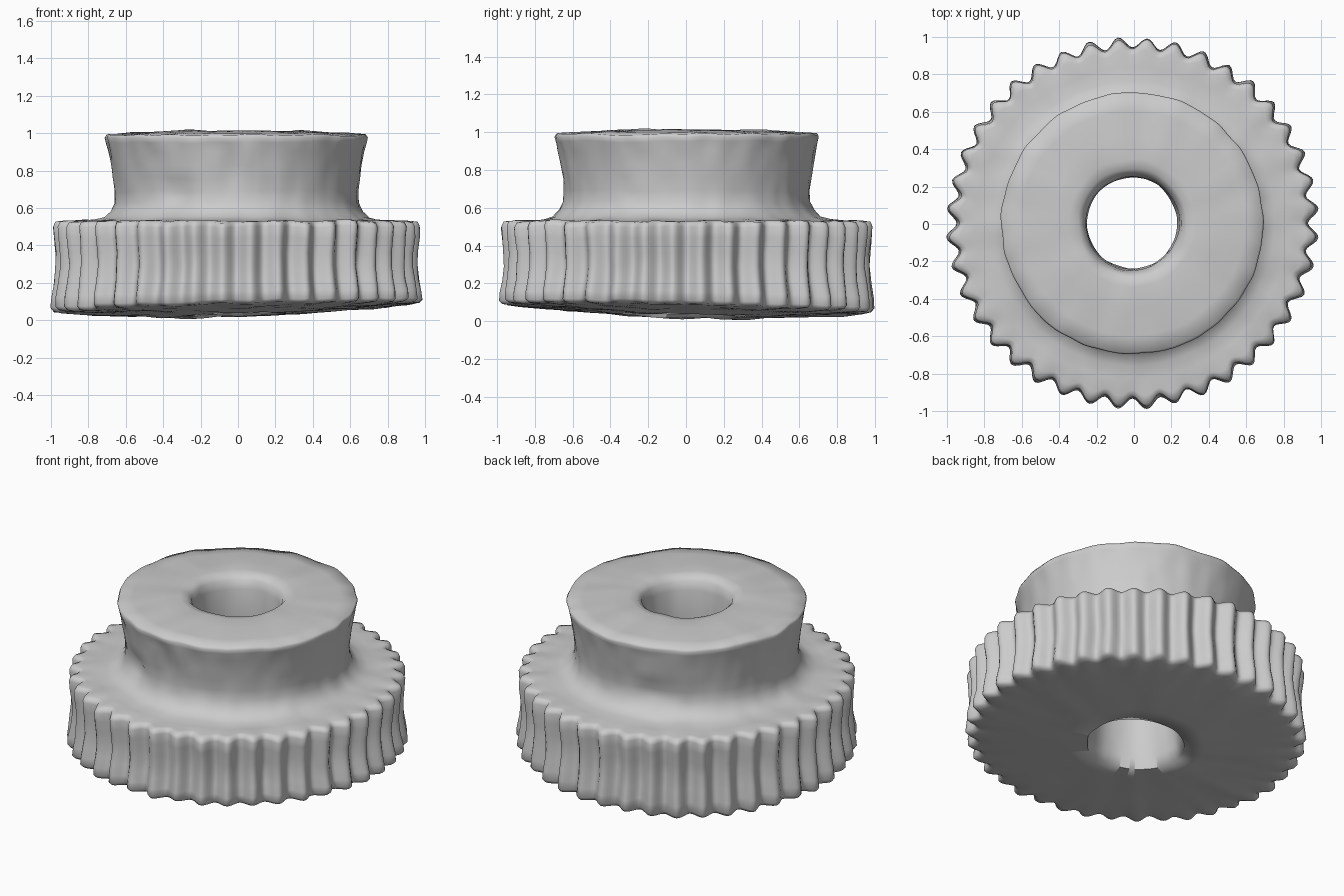
import bpy, bmesh, math
from mathutils import Vector, noise

if "Cube" in bpy.data.objects:
    bpy.data.objects.remove(bpy.data.objects["Cube"])

TEETH = 40
STEPS = 10                      # points per tooth
SEGS = TEETH * STEPS
CX, CY = -0.008, 0.004

# closed cross-section: radius, height, tooth depth
PROFILE = [
    (0.285, 0.030, 0), (0.40, 0.032, 0), (0.52, 0.040, 0), (0.65, 0.048, 0),
    (0.82, 0.058, 0.003), (0.92, 0.066, 0.016), (0.95, 0.072, 0.027),
    (0.966, 0.09, 0.028), (0.962, 0.14, 0.028), (0.950, 0.21, 0.028),
    (0.942, 0.29, 0.028), (0.943, 0.36, 0.028), (0.952, 0.44, 0.028),
    (0.956, 0.50, 0.028), (0.945, 0.525, 0.026), (0.91, 0.532, 0.016),
    (0.83, 0.53, 0.003), (0.76, 0.535, 0), (0.71, 0.55, 0), (0.675, 0.585, 0),
    (0.655, 0.63, 0), (0.652, 0.69, 0), (0.66, 0.76, 0), (0.671, 0.83, 0),
    (0.682, 0.90, 0), (0.694, 0.95, 0), (0.70, 0.975, 0), (0.692, 0.99, 0),
    (0.60, 0.998, 0), (0.45, 1.008, 0), (0.34, 1.013, 0), (0.29, 1.005, 0),
    (0.265, 0.98, 0), (0.25, 0.93, 0), (0.245, 0.75, 0), (0.242, 0.50, 0),
    (0.247, 0.25, 0), (0.262, 0.10, 0),
]

# worn spots on the hub wall: angle, height, angular width, height width, depth
DENTS = [
    (math.radians(-120), 0.68, 0.16, 0.05, 0.03),
    (math.radians(-92), 0.80, 0.10, 0.08, 0.016),
    (math.radians(108), 0.66, 0.22, 0.05, 0.03),
]


def surface_point(r, z, depth, a):
    r -= depth * math.cos(TEETH * a)           # valleys lie on the axes
    if 0.55 < z < 0.97 and r > 0.5:
        for da, dz, wa, wz, d in DENTS:
            delta = (a - da + math.pi) % (2 * math.pi) - math.pi
            r -= d * math.exp(-(delta / wa) ** 2 - ((z - dz) / wz) ** 2)
    c, s = math.cos(a), math.sin(a)
    p = Vector((r * c, r * s, z))
    r += noise.noise(p * 9.0) * 0.008
    z += noise.noise(p * 6.0 + Vector((7, 3, 1))) * 0.010
    # the underside leans slightly
    if z < 0.3:
        z += (0.3 - z) / 0.25 * 0.026 * r * (c - s)
    return (CX + r * c, CY + r * s, z)


# toothed wheel, flared hub and bore turned as one casting
bm = bmesh.new()
rings = []
for r, z, depth in PROFILE:
    rings.append([bm.verts.new(surface_point(r, z, depth, 2 * math.pi * i / SEGS))
                  for i in range(SEGS)])
for k, lower in enumerate(rings):
    upper = rings[(k + 1) % len(rings)]
    for i in range(SEGS):
        j = (i + 1) % SEGS
        bm.faces.new((lower[i], lower[j], upper[j], upper[i]))
bmesh.ops.recalc_face_normals(bm, faces=bm.faces)
mesh = bpy.data.meshes.new("gear_with_hub")
bm.to_mesh(mesh)
bm.free()
gear = bpy.data.objects.new("gear_with_hub", mesh)
bpy.context.collection.objects.link(gear)

# rest the part on the floor
low = min(v.co.z for v in mesh.vertices)
for v in mesh.vertices:
    if v.co.z < 0.3:
        v.co.z -= (low - 0.005) * (0.3 - v.co.z) / (0.3 - low)

bpy.context.view_layer.objects.active = gear
gear.select_set(True)
bpy.ops.object.shade_smooth_by_angle(angle=math.radians(75))
